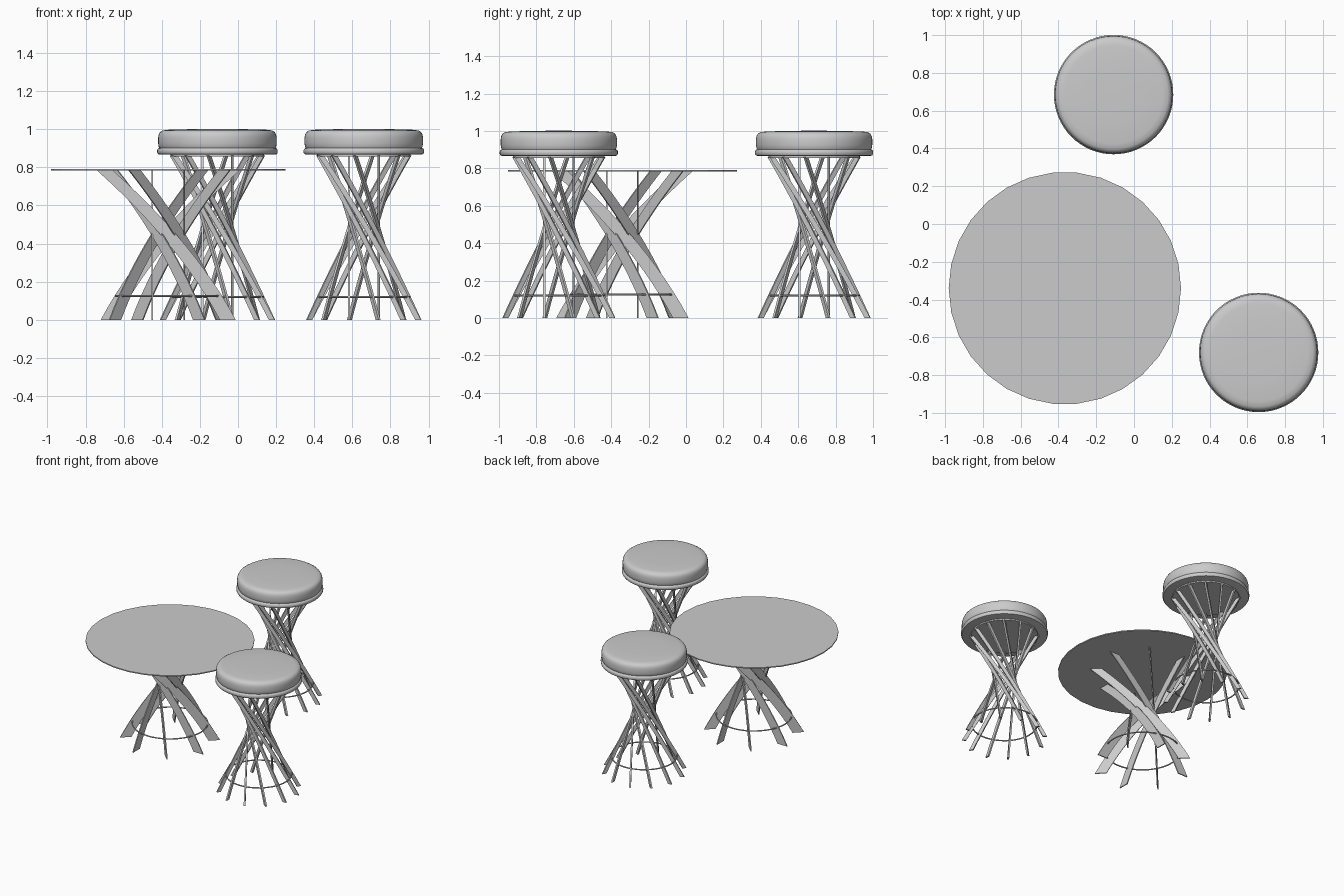
import bpy, bmesh, math
from mathutils import Matrix, Vector

if "Cube" in bpy.data.objects:
    bpy.data.objects.remove(bpy.data.objects["Cube"])


def finish(bm, name, loc, smooth=False):
    bmesh.ops.recalc_face_normals(bm, faces=bm.faces)
    me = bpy.data.meshes.new(name)
    bm.to_mesh(me)
    bm.free()
    ob = bpy.data.objects.new(name, me)
    ob.location = loc
    bpy.context.collection.objects.link(ob)
    if smooth:
        bpy.ops.object.select_all(action='DESELECT')
        ob.select_set(True)
        bpy.context.view_layer.objects.active = ob
        bpy.ops.object.shade_smooth_by_angle(angle=math.radians(40))
    return ob


def lathe(name, profile, loc, sides):
    bm = bmesh.new()
    vs = [bm.verts.new((r, 0, z)) for r, z in profile]
    es = [bm.edges.new(p) for p in zip(vs, vs[1:])]
    bmesh.ops.spin(bm, geom=vs + es, axis=(0, 0, 1), cent=(0, 0, 0),
                   angle=2 * math.pi, steps=sides)
    bmesh.ops.remove_doubles(bm, verts=bm.verts, dist=1e-5)
    return finish(bm, name, loc, True)


def twisted_legs(name, loc, count, offset, foot, top, height, half_w, thick, bow, steps=12):
    """Flat bars, each lying in a vertical plane set off from the axis."""
    bm = bmesh.new()
    for k in range(count):
        rot = Matrix.Rotation(2 * math.pi * k / count, 3, 'Z')
        rings = []
        for i in range(steps + 1):
            t = i / steps
            s = foot + (top - foot) * t + 4 * bow * t * (1 - t)
            corners = [(-1, -1), (1, -1), (1, 1), (-1, 1)]
            rings.append([bm.verts.new(rot @ Vector((s + a * half_w,
                          -offset + b * thick / 2, height * t))) for a, b in corners])
        for lo, hi in zip(rings, rings[1:]):
            for j in range(4):
                n = (j + 1) % 4
                bm.faces.new((lo[j], lo[n], hi[n], hi[j]))
        bm.faces.new(rings[0])
        bm.faces.new(rings[-1])
    return finish(bm, name, loc, True)


def brace_ring(name, loc, radius, z, wire):
    bpy.ops.mesh.primitive_torus_add(location=(loc[0], loc[1], z), major_radius=radius,
                                     minor_radius=wire, major_segments=48, minor_segments=8)
    ob = bpy.context.object
    ob.name = name
    bpy.ops.object.shade_smooth_by_angle()


# Table: thin round top on eight bowed bars
table = (-0.366, -0.34, 0)
bpy.ops.mesh.primitive_cylinder_add(vertices=30, radius=0.615, depth=0.008,
                                    location=(table[0], table[1], 0.788),
                                    rotation=(0, 0, math.pi / 2))
bpy.context.object.name = "table_top"
# primitive starts on +y, so the quarter turn puts corners on the x axis
twisted_legs("table_legs", table, 8, 0.083, 0.312, -0.335, 0.786, 0.042, 0.008, 0.058)
brace_ring("table_brace_ring", table, 0.275, 0.125, 0.005)

# Stools: padded seat with rolled lower rim on twelve thin bars
cushion = [(0, 0.866), (0.30, 0.866), (0.311, 0.869), (0.316, 0.877), (0.316, 0.890),
           (0.312, 0.898), (0.305, 0.902), (0.308, 0.908), (0.311, 0.925), (0.311, 0.955),
           (0.308, 0.972), (0.301, 0.985), (0.288, 0.993), (0.26, 0.997), (0.15, 1.0), (0, 1.002)]
plate = [(0, 0.856), (0.245, 0.856), (0.245, 0.868), (0, 0.868)]
for label, loc in (("back", (-0.108, 0.685, 0)), ("front", (0.66, -0.68, 0))):
    lathe(label + "_stool_seat", cushion, loc, 64)
    lathe(label + "_stool_plate", plate, loc, 48)
    twisted_legs(label + "_stool_legs", loc, 12, 0.078, 0.285, -0.225, 0.862,
                 0.0155, 0.012, 0.015)
    brace_ring(label + "_stool_brace_ring", loc, 0.24, 0.12, 0.005)
